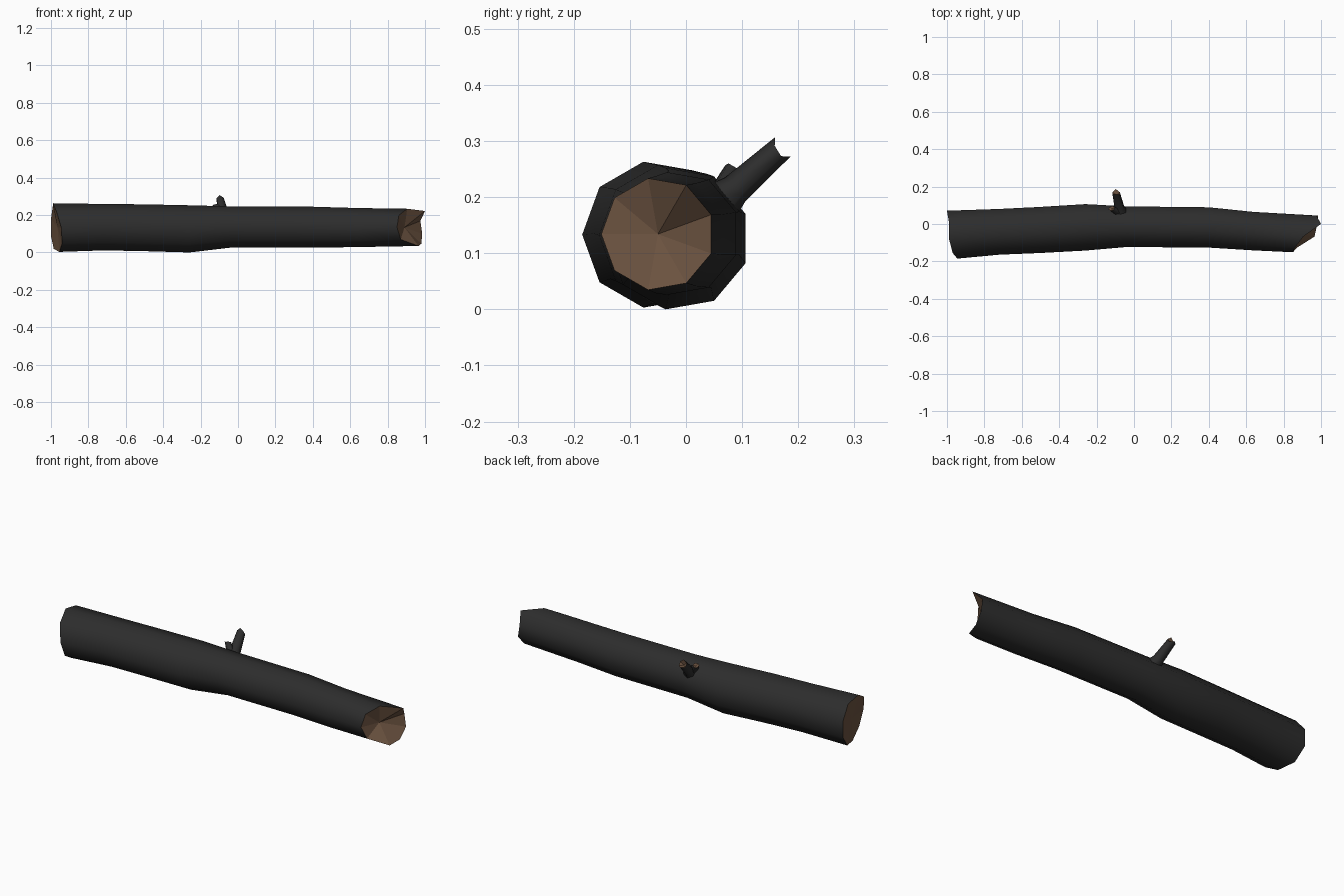
import bpy, bmesh, math
from mathutils import Vector

cube = bpy.data.objects.get("Cube")
if cube:
    bpy.data.objects.remove(cube, do_unlink=True)


def material(name, rgb):
    m = bpy.data.materials.new(name)
    m.use_nodes = True
    m.diffuse_color = (*rgb, 1)
    m.node_tree.nodes["Principled BSDF"].inputs["Base Color"].default_value = (*rgb, 1)
    return m


BARK = material("dark_bark", (0.026, 0.026, 0.026))
WOOD = material("bare_wood", (0.15, 0.087, 0.052))


def limb(name, rings, axis, side, sides, turn, start, end):
    """Lofted bark tube; start and end = (ragged offsets along axis, apex offset)."""
    axis = Vector(axis).normalized()
    u = Vector(side)
    u = (u - axis * u.dot(axis)).normalized()
    w = axis.cross(u)
    bm = bmesh.new()
    loops = []
    for i, (x, y, z, r) in enumerate(rings):
        rag = start[0] if i == 0 else end[0] if i == len(rings) - 1 else [0] * sides
        loop = []
        for k in range(sides):
            a = math.radians(turn) + math.tau * k / sides
            p = Vector((x, y, z)) + r * (u * math.cos(a) + w * math.sin(a))
            loop.append(bm.verts.new(p + axis * rag[k]))
        loops.append(loop)
    # bark
    for a, b in zip(loops, loops[1:]):
        for k in range(sides):
            n = (k + 1) % sides
            bm.faces.new((a[k], a[n], b[n], b[k])).smooth = True
    # broken wood at both ends, fanned round a sunken centre
    for loop, ring, depth, flip in ((loops[0], rings[0], start[1], True),
                                    (loops[-1], rings[-1], end[1], False)):
        apex = bm.verts.new(Vector(ring[:3]) + axis * depth)
        for k in range(sides):
            p, q = loop[k], loop[(k + 1) % sides]
            f = bm.faces.new((q, p, apex) if flip else (p, q, apex))
            f.material_index = 1
    mesh = bpy.data.meshes.new(name)
    bm.to_mesh(mesh)
    bm.free()
    mesh.materials.append(BARK)
    mesh.materials.append(WOOD)
    ob = bpy.data.objects.new(name, mesh)
    bpy.context.collection.objects.link(ob)
    return ob


# fallen trunk, gently bent, with slanted splintered ends
trunk = [(-0.97, -0.053, 0.133, 0.132), (-0.72, -0.038, 0.135, 0.126),
         (-0.5, -0.028, 0.132, 0.127), (-0.26, -0.014, 0.126, 0.128),
         (-0.04, -0.011, 0.136, 0.112), (0.4, -0.015, 0.135, 0.111),
         (0.64, -0.035, 0.133, 0.106), (0.93, -0.05, 0.134, 0.101)]
limb("trunk", trunk, (1, 0, 0), (0, 1, 0), 9, 20,
     ([-0.03, -0.02, -0.02, 0, 0.025, 0.03, 0.015, -0.015, -0.03], 0.005),
     ([0.045, 0.07, -0.025, -0.07, -0.08, -0.06, 0.035, 0.05, 0.055], -0.04))

# snapped branch with a flared root
limb("branch", [(-0.07, 0.055, 0.185, 0.042), (-0.078, 0.087, 0.213, 0.028),
                (-0.095, 0.163, 0.281, 0.022)],
     (-0.17, 0.74, 0.66), (0, -0.6, 0.7), 6, 0,
     ([0] * 6, 0), ([0.014, 0.0, -0.004, 0.012, 0.002, 0.004], -0.012))

# small twig stub forking off the branch root
limb("twig_stub", [(-0.08, 0.06, 0.2, 0.024), (-0.118, 0.083, 0.25, 0.015)],
     (-0.55, 0.35, 0.75), (0, 1, 0), 6, 0,
     ([0] * 6, 0), ([0, 0.004, 0.012, 0.004, 0, -0.004], -0.006))
